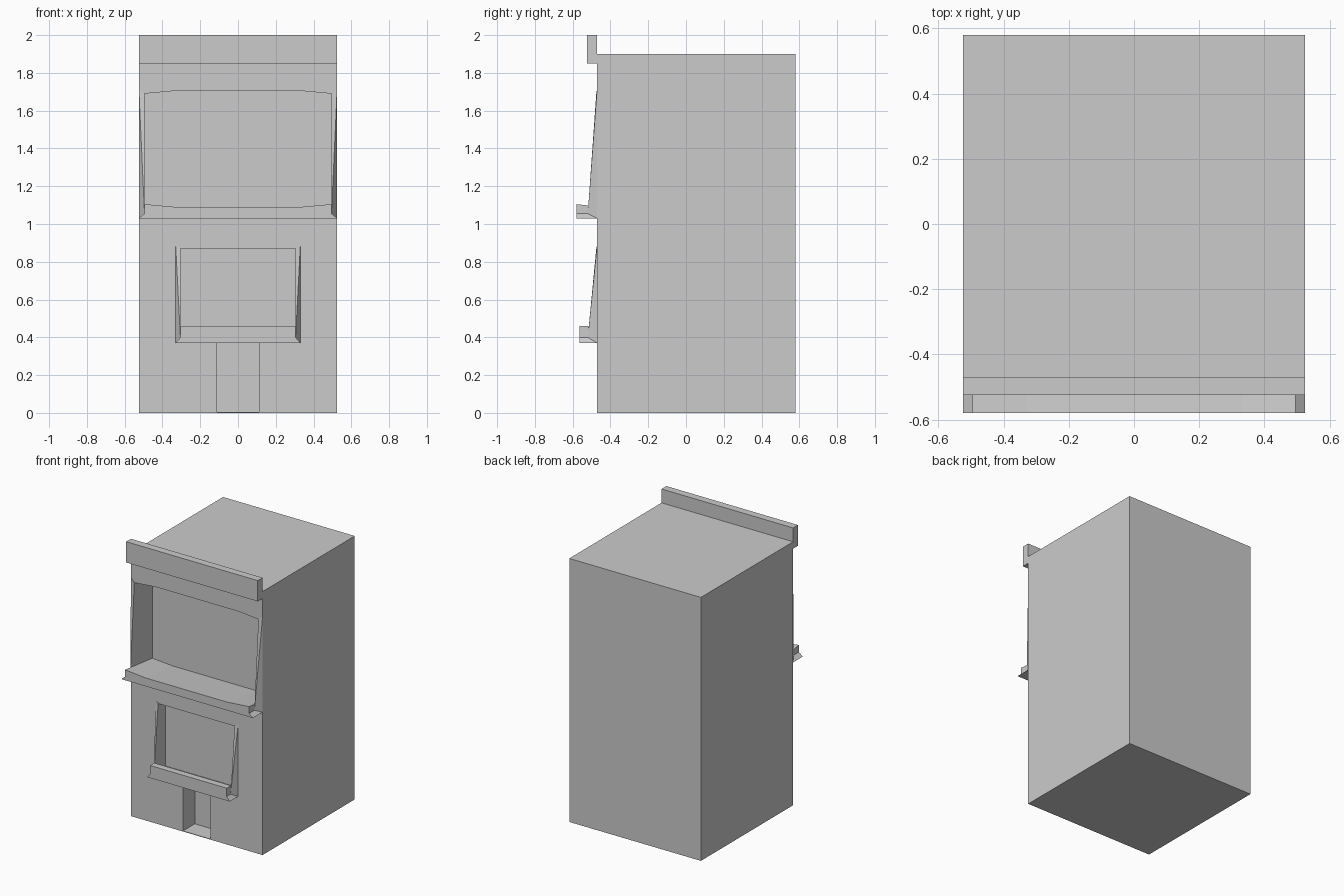
import bpy, bmesh

if "Cube" in bpy.data.objects:
    bpy.data.objects.remove(bpy.data.objects["Cube"])


def loft(name, front, y0, y1, back=None):
    """Solid between an x-z outline at y0 and one at y1."""
    back = back or front
    n = len(front)
    verts = [(x, y0, z) for x, z in front] + [(x, y1, z) for x, z in back]
    faces = [tuple(range(n)), tuple(range(2 * n - 1, n - 1, -1))]
    faces += [(i, i + n, (i + 1) % n + n, (i + 1) % n) for i in range(n)]
    bm = bmesh.new()
    vs = [bm.verts.new(v) for v in verts]
    for f in faces:
        bm.faces.new([vs[i] for i in f])
    bmesh.ops.recalc_face_normals(bm, faces=bm.faces)
    return finish(name, bm)


def finish(name, bm):
    me = bpy.data.meshes.new(name)
    bm.to_mesh(me)
    bm.free()
    ob = bpy.data.objects.new(name, me)
    bpy.context.collection.objects.link(ob)
    return ob


def rect(hw, z0, z1):
    return [(-hw, z0), (hw, z0), (hw, z1), (-hw, z1)]


def mirrored(half):
    """Complete a symmetric outline from its right half, bottom to top."""
    return half + [(-x, z) for x, z in reversed(half)]


def cheeks(name, xo, xi, z0, z1, zi0, zi1):
    """Sloping side trims that widen towards the tray."""
    for side, s in (("right", 1), ("left", -1)):
        pts = [(xo, -0.47, z0), (xo, -0.47, z1), (xi, -0.475, zi1),
               (xi, -0.52, zi0), (xi, -0.46, z0), (xi, -0.46, zi1)]
        bm = bmesh.new()
        for x, y, z in pts:
            bm.verts.new((s * x, y, z))
        bmesh.ops.convex_hull(bm, input=bm.verts)
        bmesh.ops.recalc_face_normals(bm, faces=bm.faces)
        finish(f"{name}_{side}", bm)


# Main building block
body = loft("body", rect(0.525, 0, 1.9), -0.47, 0.58)

# Openings cut into the front
window = mirrored([(0.495, 1.04), (0.495, 1.69), (0.33, 1.705)])
cutters = [
    loft("upper_opening_cutter", window, -0.7, -0.27),
    loft("lower_opening_cutter", rect(0.305, 0.39, 0.87), -0.7, -0.39),
    loft("slot_cutter", rect(0.11, 0.004, 0.37), -0.7, -0.335),
]
for c in cutters:
    c.hide_render = True
    c.hide_viewport = True
    mod = body.modifiers.new(c.name, 'BOOLEAN')
    mod.operation = 'DIFFERENCE'
    mod.solver = 'EXACT'
    mod.object = c

# Parapet along the roof edge
loft("parapet", rect(0.525, 1.85, 2.0), -0.525, -0.47)

# Upper tray with a dished floor sloping down to the back
flange = [(0.525, 1.03), (0.495, 1.055)]
loft("upper_tray", mirrored(flange + [(0.495, 1.105), (0.33, 1.09)]), -0.58, -0.27,
     mirrored(flange + [(0.495, 1.07), (0.33, 1.058)]))

# Lower tray: front lip and its sill
sill = [(0.33, 0.37), (0.305, 0.40)]
loft("lower_tray_lip", mirrored(sill + [(0.305, 0.46)]), -0.565, -0.517)
loft("lower_tray_sill", mirrored(sill), -0.517, -0.46)

# Side trims of both openings
cheeks("upper_cheek", 0.525, 0.495, 1.03, 1.72, 1.055, 1.69)
cheeks("lower_cheek", 0.33, 0.305, 0.37, 0.89, 0.40, 0.87)
